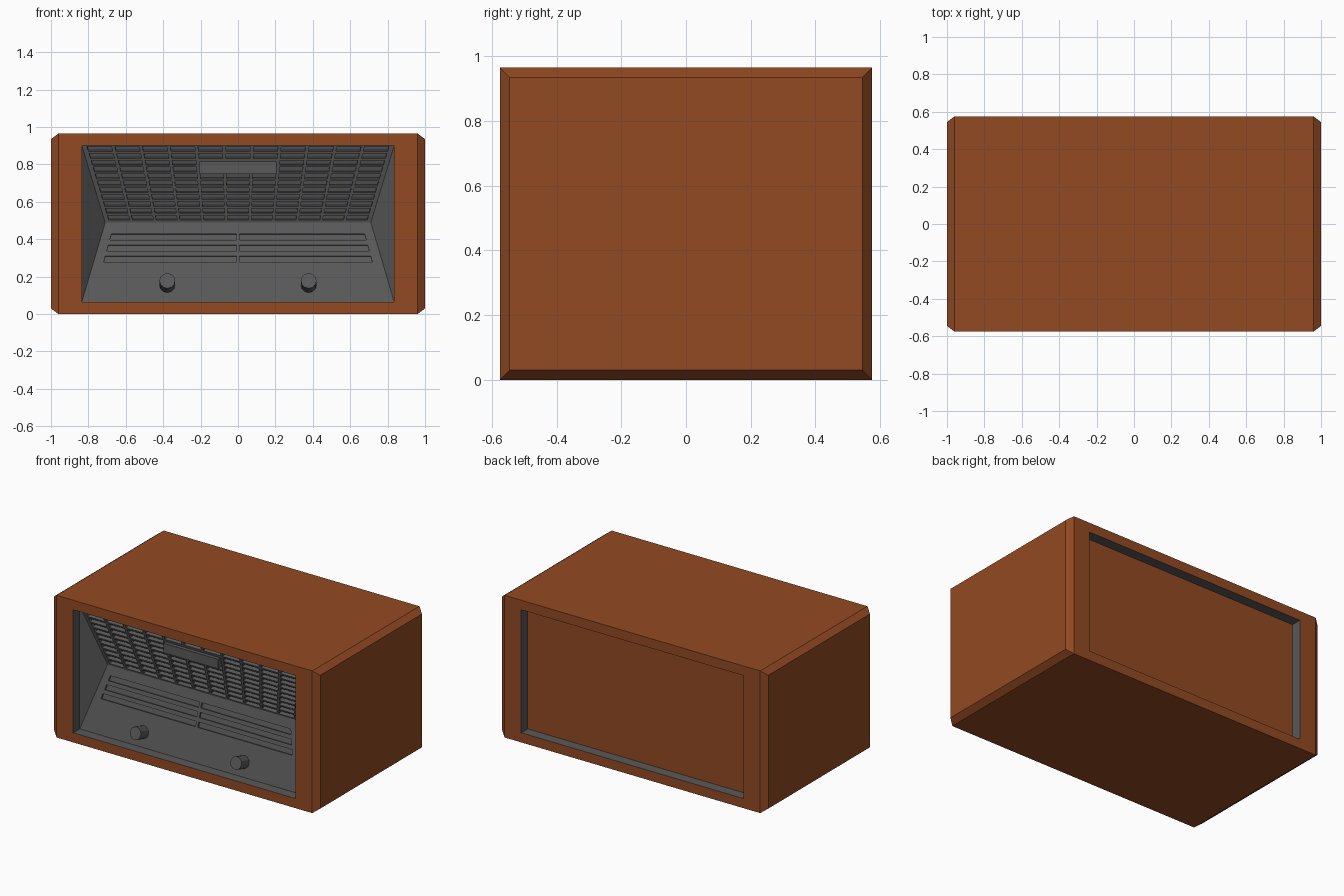
import bpy, bmesh
from mathutils import Vector, Matrix

if "Cube" in bpy.data.objects:
    bpy.data.objects.remove(bpy.data.objects["Cube"])

W, D, H = 0.96, 0.575, 0.965          # cabinet block before the chamfered ends
OX, Z0, Z1 = 0.835, 0.065, 0.90       # opening
YF = -D + 0.07                        # front edge of the fascia
CX, CY, CZ = 0.71, -D + 0.19, 0.49    # crease of the V-shaped fascia


def material(name, r, g, b):
    m = bpy.data.materials.new(name)
    m.diffuse_color = (r, g, b, 1)
    m.use_nodes = True
    m.node_tree.nodes["Principled BSDF"].inputs["Base Color"].default_value = m.diffuse_color
    return m


wood = material("wood", 0.29, 0.068, 0.016)
grey = material("dark_grey", 0.1, 0.1, 0.1)


def finish(bm, name, *mats):
    me = bpy.data.meshes.new(name)
    bm.to_mesh(me)
    bm.free()
    for m in mats:
        me.materials.append(m)
    ob = bpy.data.objects.new(name, me)
    bpy.context.collection.objects.link(ob)
    return ob


def box(name, lo, hi, mat):
    bm = bmesh.new()
    lo, hi = Vector(lo), Vector(hi)
    bmesh.ops.create_cube(bm, size=1, matrix=Matrix.Translation((lo + hi) / 2)
                          @ Matrix.Diagonal((*(hi - lo), 1)))
    return finish(bm, name, mat)


# Cabinet: a rectangular tube with chamfered left and right ends
bm = bmesh.new()


def ring(x, y, z0, z1):
    return [bm.verts.new(p) for p in ((-x, y, z0), (x, y, z0), (x, y, z1), (-x, y, z1))]


rings = [ring(W, -D, 0, H), ring(OX, -D, Z0, Z1), ring(OX, D, Z0, Z1), ring(W, D, 0, H)]
ends = []
for i in range(4):
    a, b = rings[i], rings[(i + 1) % 4]
    for j in range(4):
        k = (j + 1) % 4
        f = bm.faces.new((a[j], a[k], b[k], b[j]))
        f.material_index = 1 if i == 1 else 0
        if i == 3 and j in (1, 3):
            ends.append(f)
bmesh.ops.recalc_face_normals(bm, faces=bm.faces)
for f in bmesh.ops.extrude_discrete_faces(bm, faces=ends)["faces"]:
    for v in f.verts:
        v.co.x += 0.04 if v.co.x > 0 else -0.04
        v.co.y *= (D - 0.03) / D
        v.co.z = 0.03 if v.co.z < H / 2 else H - 0.03
finish(bm, "cabinet", wood, grey)

# Back panel, set into the opening
box("back_panel", (-OX, D - 0.09, Z0), (OX, D - 0.07, Z1), wood)


# Sloped fascia panels: u runs across (-1..1), t from the opening edge to the crease
def on_panel(u, t, z_edge):
    return Vector((u * (OX + (CX - OX) * t), YF + (CY - YF) * t, z_edge + (CZ - z_edge) * t))


def slotted_panel(name, z_edge, cols, rows, depth, skip=lambda u, t: False):
    us = [-1] + [e for c in cols for e in c] + [1]
    ts = [0] + [e for r in rows for e in r] + [1]
    bm = bmesh.new()
    grid = [[bm.verts.new(on_panel(u, t, z_edge)) for u in us] for t in ts]
    slots = []
    for j in range(len(ts) - 1):
        for i in range(len(us) - 1):
            f = bm.faces.new((grid[j][i], grid[j][i + 1], grid[j + 1][i + 1], grid[j + 1][i]))
            f.normal_update()
            if f.normal.y > 0:
                f.normal_flip()
            if i % 2 and j % 2 and not skip((us[i] + us[i + 1]) / 2, (ts[j] + ts[j + 1]) / 2):
                slots.append(f)
    inward = -slots[0].normal.copy() * depth
    for f in bmesh.ops.extrude_discrete_faces(bm, faces=slots)["faces"]:
        bmesh.ops.translate(bm, verts=f.verts, vec=inward)
    return finish(bm, name, grey)


# Speaker grille: 11 x 11 openings, left blank behind the plate
slotted_panel("speaker_grille", Z1,
              [(i * 0.178 - 0.078, i * 0.178 + 0.078) for i in range(-5, 6)],
              [(0.012 + r * 0.0895, 0.075 + r * 0.0895) for r in range(11)], 0.025,
              lambda u, t: abs(u) < 0.25 and 0.18 < t < 0.36)

# Control panel with two banks of three long slots
slotted_panel("control_panel", Z0, [(-0.93, -0.012), (0.012, 0.93)],
              [((z - Z0) / (CZ - Z0), (z + 0.033 - Z0) / (CZ - Z0)) for z in (0.278, 0.337, 0.396)],
              0.012)

# Triangular fascia cheeks
for side, s in (("left", -1), ("right", 1)):
    bm = bmesh.new()
    vs = [bm.verts.new(p) for p in ((s * OX, YF, Z0), (s * CX, CY, CZ), (s * OX, YF, Z1))]
    bm.faces.new(vs if s < 0 else vs[::-1])
    finish(bm, side + "_cheek", grey)

# Blank plate on the grille
box("grille_plate", (-0.205, YF, 0.75), (0.205, YF + 0.05, 0.815), grey)

# Knobs, square to the control panel
out = Vector((0, -(CZ - Z0), CY - YF)).normalized()
for side, s in (("left", -1), ("right", 1)):
    bm = bmesh.new()
    base = on_panel(0, (0.155 - Z0) / (CZ - Z0), Z0) + Vector((s * 0.378, 0, 0))
    bmesh.ops.create_cone(bm, cap_ends=True, segments=12, radius1=0.042, radius2=0.042, depth=0.1,
                          matrix=Matrix.Translation(base + out * 0.035)
                          @ out.to_track_quat('Z', 'Y').to_matrix().to_4x4())
    finish(bm, side + "_knob", grey)
